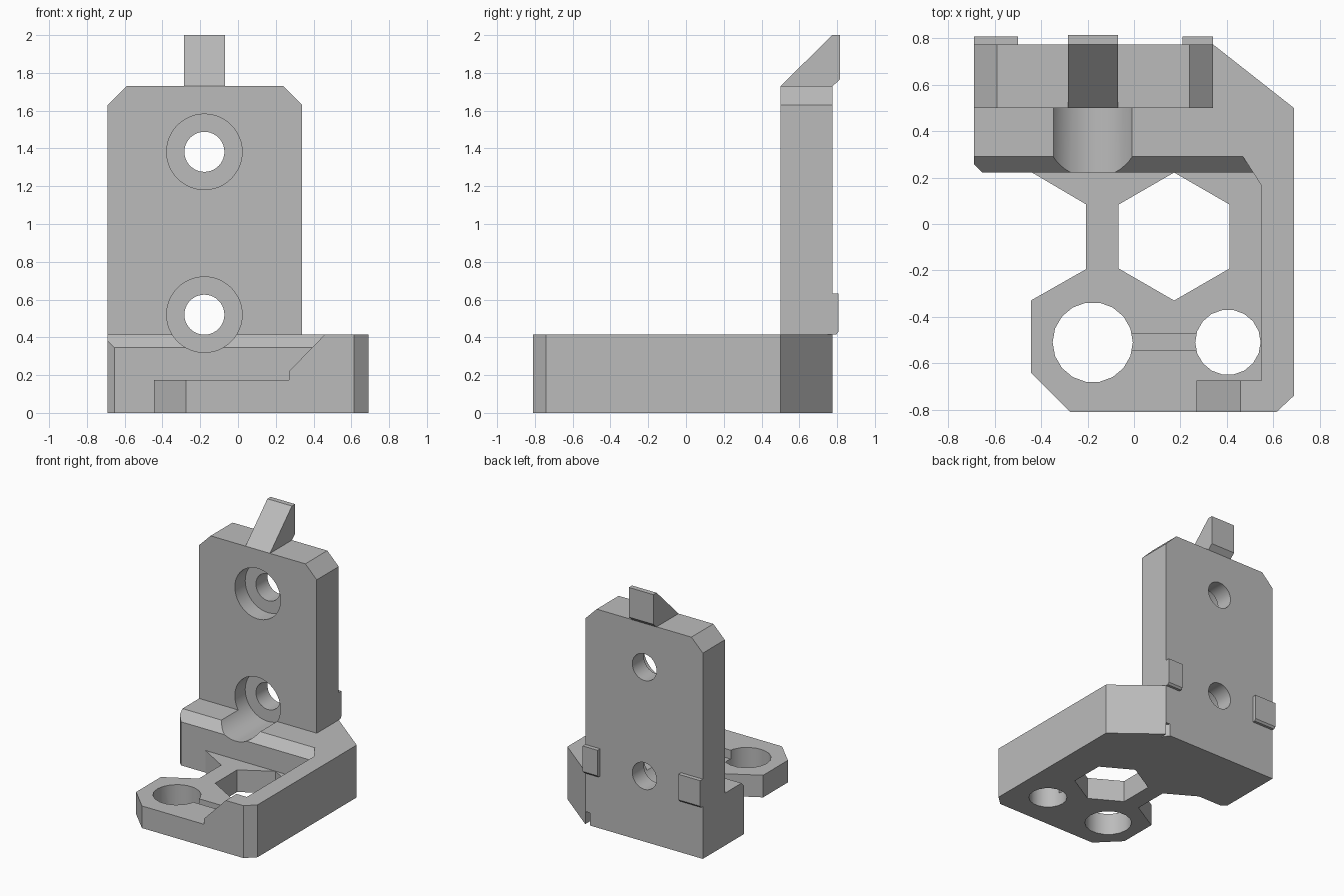
import bpy
import bmesh
import math
from mathutils import Vector

cube = bpy.data.objects.get("Cube")
if cube:
    bpy.data.objects.remove(cube, do_unlink=True)

grey = bpy.data.materials.new("grey plastic")
grey.use_nodes = True
grey.diffuse_color = (0.5, 0.5, 0.5, 1)
grey.node_tree.nodes["Principled BSDF"].inputs["Base Color"].default_value = (0.5, 0.5, 0.5, 1)


def prism(name, profile, axis, start, end):
    """Extrude a 2D profile along an axis; the profile holds the other two axes in order."""
    bm = bmesh.new()
    verts = []
    for point in profile:
        co = list(point)
        co.insert("xyz".index(axis), start)
        verts.append(bm.verts.new(co))
    face = bm.faces.new(verts)
    grown = bmesh.ops.extrude_face_region(bm, geom=[face])
    shift = Vector([end - start if a == axis else 0 for a in "xyz"])
    moved = [v for v in grown["geom"] if isinstance(v, bmesh.types.BMVert)]
    bmesh.ops.translate(bm, verts=moved, vec=shift)
    bmesh.ops.recalc_face_normals(bm, faces=bm.faces)
    mesh = bpy.data.meshes.new(name)
    bm.to_mesh(mesh)
    bm.free()
    mesh.materials.append(grey)
    obj = bpy.data.objects.new(name, mesh)
    bpy.context.collection.objects.link(obj)
    return obj


def ring(x, y, radius, sides, turn=0.0):
    angles = [turn + math.tau * i / sides for i in range(sides)]
    return [(x + radius * math.cos(a), y + radius * math.sin(a)) for a in angles]


def rect(a0, b0, a1, b1):
    return [(a0, b0), (a1, b0), (a1, b1), (a0, b1)]


def combine(target, other, operation):
    """Apply a boolean and discard the second object."""
    mod = target.modifiers.new("boolean", "BOOLEAN")
    mod.operation = operation
    mod.solver = "EXACT"
    mod.object = other
    bpy.context.view_layer.objects.active = target
    bpy.ops.object.modifier_apply(modifier=mod.name)
    bpy.data.objects.remove(other, do_unlink=True)


def cut(target, *args):
    combine(target, prism("cutter", *args), "DIFFERENCE")


# Thin floor with its hexagonal side notch
body = prism("bracket_body", [
    (-0.275, -0.81), (0.5, -0.81), (0.6, -0.6), (0.6, 0.3), (-0.445, 0.3),
    (-0.445, 0.225), (-0.207, 0.085), (-0.207, -0.195), (-0.445, -0.33),
    (-0.445, -0.64)], "z", 0, 0.175)

# Tall right wall with the front return
wall = prism("side_wall", [
    (0.27, -0.81), (0.615, -0.81), (0.69, -0.74), (0.69, 0.5), (0.34, 0.775),
    (0.34, 0.29), (0.47, 0.29), (0.55, 0.165), (0.55, -0.675), (0.27, -0.675)],
    "z", 0, 0.415)
cut(wall, [(0.2, 0.22), (0.27, 0.22), (0.46, 0.415), (0.46, 0.5), (0.2, 0.5)],
    "y", -0.9, -0.6)

# Back block with a chamfered front edge
block = prism("back_block", [
    (-0.69, 0.775), (-0.69, 0.257), (-0.655, 0.223), (0.56, 0.223),
    (0.56, 0.4), (0.3, 0.775)], "z", 0, 0.415)
cut(block, [(0.223, 0.345), (0.29, 0.415), (0.29, 0.5), (0.1, 0.5), (0.1, 0.345)],
    "x", -0.8, 0.8)

# Upright mounting plate with clipped top corners
plate = prism("upright_plate", [
    (-0.69, 0.1), (0.34, 0.1), (0.34, 1.63), (0.24, 1.73),
    (-0.59, 1.73), (-0.69, 1.63)], "y", 0.5, 0.775)

for part in (wall, block, plate):
    combine(body, part, "UNION")

# Openings in the floor
cut(body, ring(0.173, -0.054, 0.276, 6, math.pi / 6), "z", -0.1, 0.3)
cut(body, rect(-0.1, -0.545, 0.35, -0.475), "z", 0.105, 0.2)
cut(body, ring(-0.178, -0.51, 0.173, 18), "z", -0.1, 0.3)
cut(body, ring(0.405, -0.51, 0.141, 18), "z", -0.1, 0.3)

# Counterbored screw holes
for height in (0.52, 1.382):
    cut(body, ring(-0.178, height, 0.2, 48), "y", 0.1, 0.63)
    cut(body, ring(-0.178, height, 0.106, 40), "y", 0.4, 0.9)

# Hook on the top edge
hook = prism("top_hook", [
    (0.5, 1.73), (0.5, 1.72), (0.765, 1.72), (0.815, 1.765), (0.815, 2.0), (0.775, 2.0)],
    "x", -0.285, -0.07)

# Locating feet on the back face
for side, x0, x1 in (("right", -0.69, -0.5), ("left", 0.21, 0.34)):
    prism(side + "_back_foot", [
        (0.76, 0.415), (0.795, 0.415), (0.808, 0.43), (0.808, 0.632), (0.76, 0.632)],
        "x", x0, x1)

# Smooth only the round bores
bpy.ops.object.select_all(action="DESELECT")
body.select_set(True)
bpy.context.view_layer.objects.active = body
bpy.ops.object.shade_smooth_by_angle(angle=math.radians(25))
